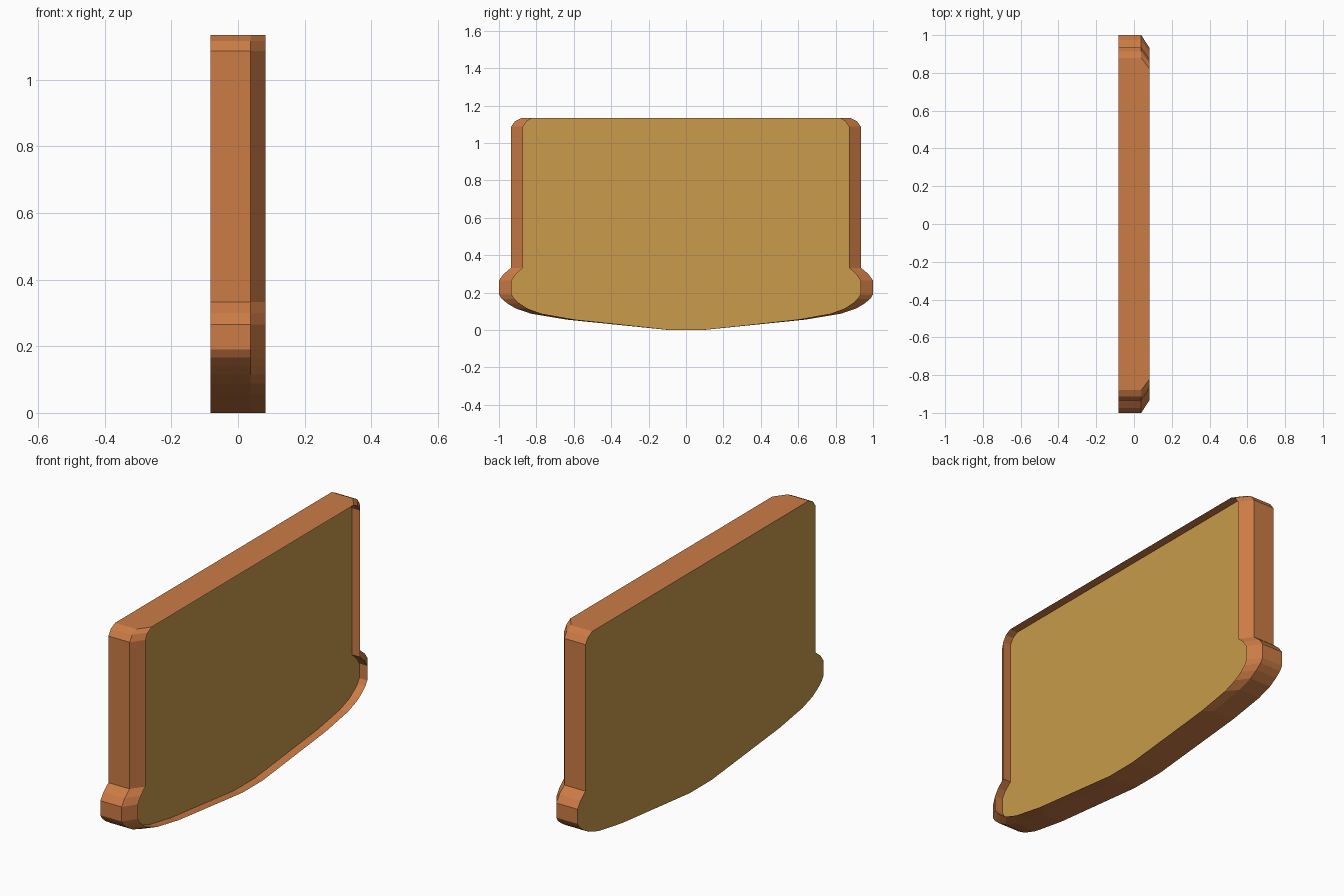
import bpy

if "Cube" in bpy.data.objects:
    bpy.data.objects.remove(bpy.data.objects["Cube"])

X_BACK, X_FRONT, X_LIP = -0.083, 0.038, 0.083
LIP_SCALE = 0.932

# Half outline (y, z) from bottom centre up to the top edge
half = [(0.09, 0.0), (0.64, 0.056), (0.83, 0.088), (0.91, 0.115), (0.955, 0.142),
        (0.985, 0.167), (1.0, 0.19), (1.0, 0.265), (0.975, 0.3), (0.935, 0.333),
        (0.935, 1.087), (0.914, 1.117), (0.88, 1.134)]
outline = half + [(-y, z) for y, z in reversed(half)]
N = len(outline)


def material(name, color):
    m = bpy.data.materials.new(name)
    m.diffuse_color = color
    m.use_nodes = True
    m.node_tree.nodes["Principled BSDF"].inputs["Base Color"].default_value = m.diffuse_color
    return m


def ring(x, scale=1.0):
    return [(x, y * scale, z) for y, z in outline]


def add_mesh(name, verts, faces, mat):
    me = bpy.data.meshes.new(name)
    me.from_pydata(verts, [], faces)
    me.materials.append(mat)
    ob = bpy.data.objects.new(name, me)
    bpy.context.collection.objects.link(ob)
    return ob


orange = material("orange_edge", (0.6, 0.2, 0.06, 1))
yellow = material("yellow_panel", (0.58, 0.33, 0.07, 1))

# Side wall, tapered lip and the inner wall of the lip
rings = [ring(X_BACK), ring(X_FRONT), ring(X_LIP, LIP_SCALE), ring(X_FRONT, LIP_SCALE)]
verts = [v for r in rings for v in r]
faces = [(k * N + i, k * N + (i + 1) % N, (k + 1) * N + (i + 1) % N, (k + 1) * N + i)
         for k in range(len(rings) - 1) for i in range(N)]
faces = [f[::-1] for f in faces]
add_mesh("edge_rim", verts, faces, orange)

# Recessed front panel and flush back panel
add_mesh("front_panel", ring(X_FRONT, LIP_SCALE), [tuple(range(N))], yellow)
add_mesh("back_panel", ring(X_BACK), [tuple(reversed(range(N)))], yellow)
